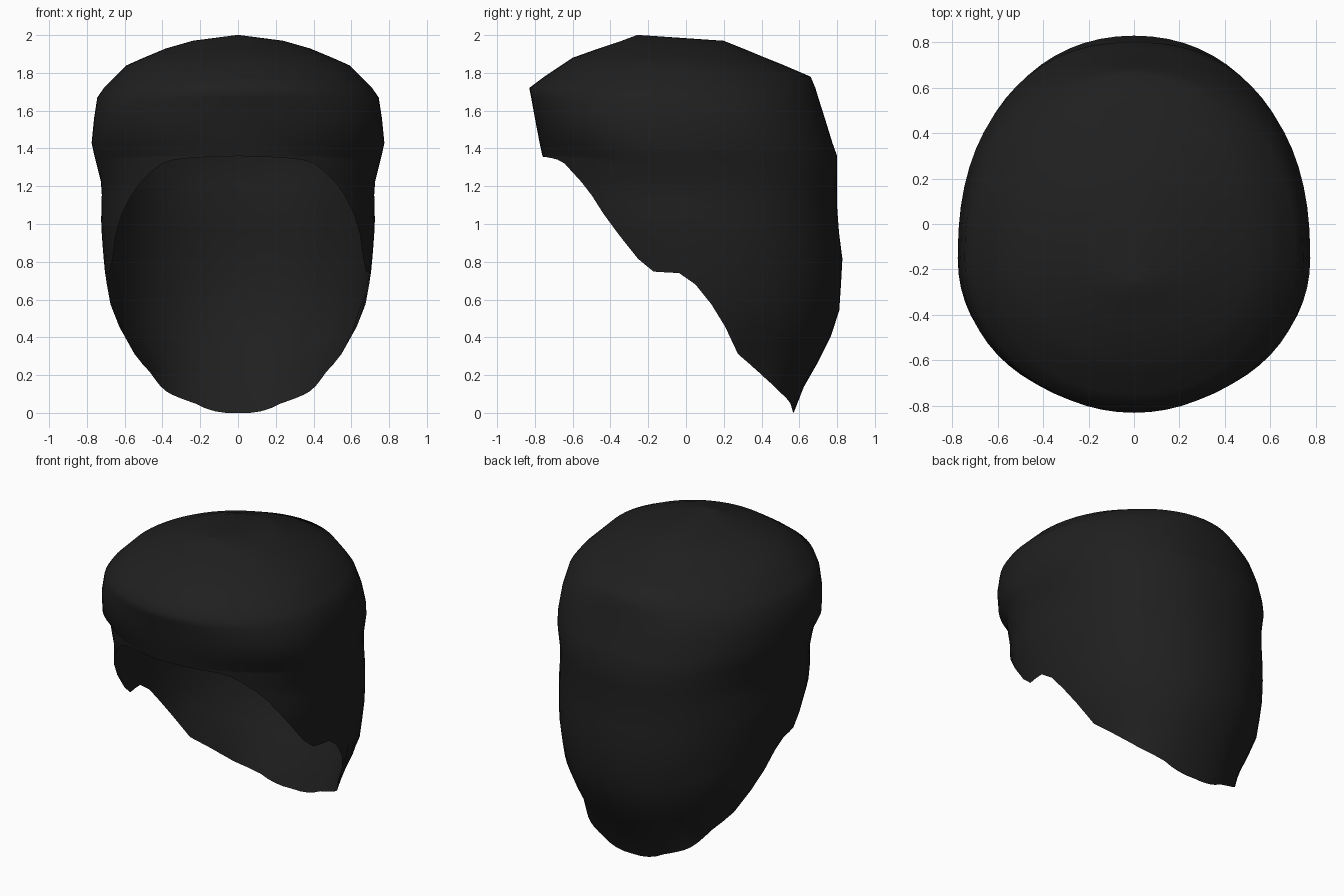
import bpy, bmesh, math

if "Cube" in bpy.data.objects:
    bpy.data.objects.remove(bpy.data.objects["Cube"])

COLUMNS = 64
LOWER_ROWS = 10
BROW_Z = 1.36

# Cross-sections: height, half width, front y, widest y, back y,
# front squareness, back squareness (2 is a plain ellipse)
SECTIONS = [
    (2.00, 0.01, -0.26, -0.25, -0.24, 2.0, 2.0),
    (1.97, 0.24, -0.34, -0.12, 0.20, 2.0, 2.0),
    (1.93, 0.38, -0.46, -0.14, 0.30, 2.0, 2.0),
    (1.88, 0.50, -0.60, -0.15, 0.42, 2.0, 2.0),
    (1.84, 0.59, -0.66, -0.15, 0.52, 2.0, 2.0),
    (1.78, 0.65, -0.75, -0.15, 0.66, 2.0, 2.0),
    (1.72, 0.71, -0.83, -0.15, 0.685, 2.0, 2.1),
    (1.67, 0.745, -0.82, -0.15, 0.70, 2.05, 2.2),
    (1.56, 0.762, -0.80, -0.15, 0.735, 2.15, 2.3),
    (1.43, 0.775, -0.775, -0.15, 0.775, 2.1, 2.3),
    (1.36, 0.76, -0.76, -0.14, 0.80, 1.85, 2.3),
    (1.20, 0.72, -0.73, -0.10, 0.80, 2.05, 2.3),
    (1.00, 0.725, -0.72, 0.00, 0.80, 2.3, 2.2),
    (0.86, 0.715, -0.66, 0.03, 0.83, 2.3, 2.1),
    (0.75, 0.705, -0.60, 0.05, 0.825, 2.3, 2.1),
    (0.52, 0.67, -0.60, 0.05, 0.81, 2.3, 2.1),
    (0.36, 0.595, -0.60, 0.05, 0.75, 2.3, 2.15),
    (0.20, 0.515, -0.50, 0.10, 0.66, 2.3, 2.2),
    (0.07, 0.53, -0.40, 0.20, 0.585, 2.3, 2.2),
    (0.00, 0.53, -0.40, 0.20, 0.57, 2.3, 2.2),
]

# Lower edge seen from the side: y, height
RIM = [(-0.76, 1.36), (-0.66, 1.34), (-0.53, 1.20), (-0.40, 1.00),
       (-0.20, 0.75), (0.00, 0.74), (0.12, 0.60), (0.25, 0.39),
       (0.27, 0.32), (0.47, 0.14), (0.55, 0.06), (0.57, 0.00)]


def interpolate(table, key):
    """Linear lookup in rows sorted by ascending first value."""
    if key <= table[0][0]:
        return table[0][1:]
    for a, b in zip(table, table[1:]):
        if key <= b[0]:
            t = (key - a[0]) / (b[0] - a[0])
            return [p + (q - p) * t for p, q in zip(a[1:], b[1:])]
    return table[-1][1:]


ASCENDING = SECTIONS[::-1]


def surface_point(angle, z):
    width, front, middle, back, n_front, n_back = interpolate(ASCENDING, z)
    c, s = math.cos(angle), math.sin(angle)
    power = 2 / (n_back if s > 0 else n_front)
    reach = back - middle if s > 0 else middle - front
    x = math.copysign(abs(c) ** power, c) * width
    y = middle + math.copysign(abs(s) ** power, s) * reach
    return (x, y, z)


def rim_height(angle):
    z = BROW_Z
    while z > 0:
        if z <= interpolate(RIM, surface_point(angle, z)[1])[0]:
            return z
        z -= 0.004
    return 0.0


# Open shell: full rings over the crown, then rows running down to the rim
bm = bmesh.new()
upper = [row[0] for row in SECTIONS if row[0] >= BROW_Z]
columns = []
for i in range(COLUMNS):
    angle = -math.pi / 2 + 2 * math.pi * i / COLUMNS
    low = rim_height(angle)
    heights = upper + [BROW_Z + (low - BROW_Z) * k / LOWER_ROWS
                       for k in range(1, LOWER_ROWS + 1)]
    columns.append([bm.verts.new(surface_point(angle, z)) for z in heights])

for i, left in enumerate(columns):
    right = columns[(i + 1) % COLUMNS]
    for k in range(len(left) - 1):
        bm.faces.new((left[k], left[k + 1], right[k + 1], right[k]))
bm.faces.new([col[0] for col in columns])
bmesh.ops.remove_doubles(bm, verts=bm.verts, dist=0.0005)
bmesh.ops.recalc_face_normals(bm, faces=bm.faces)
for face in bm.faces:
    face.smooth = True

mesh = bpy.data.meshes.new("hair_shell")
bm.to_mesh(mesh)
bm.free()
shell = bpy.data.objects.new("hair_shell", mesh)
bpy.context.collection.objects.link(shell)

black = bpy.data.materials.new("soft_black")
black.diffuse_color = (0.014, 0.014, 0.014, 1)
black.use_nodes = True
black.node_tree.nodes["Principled BSDF"].inputs["Base Color"].default_value = black.diffuse_color
mesh.materials.append(black)
